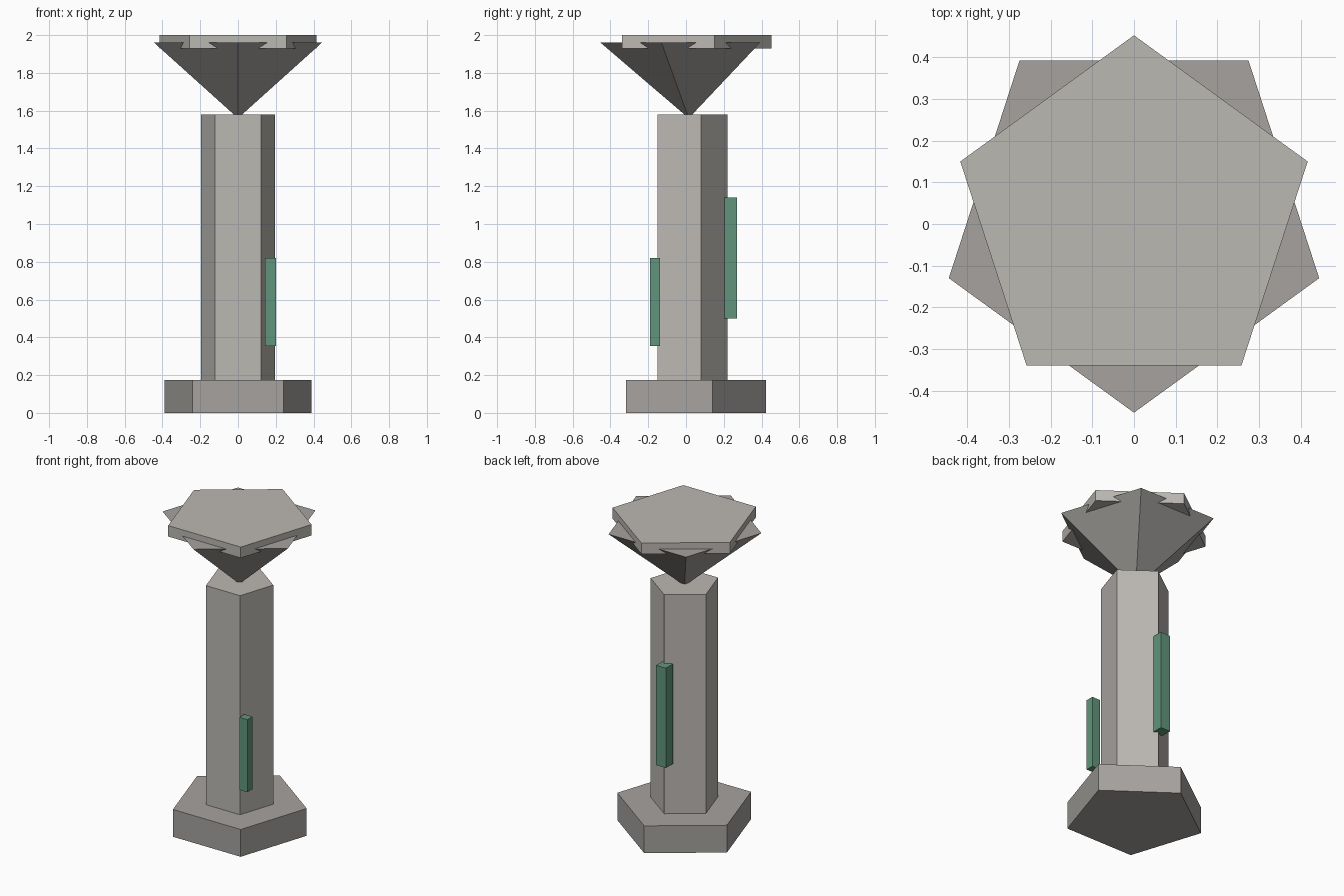
import bpy, bmesh, math

if "Cube" in bpy.data.objects:
    bpy.data.objects.remove(bpy.data.objects["Cube"])

CY = 0.0145  # shared axis of the five-sided parts


def material(name, rgb):
    m = bpy.data.materials.new(name)
    m.diffuse_color = (*rgb, 1.0)
    m.use_nodes = True
    m.node_tree.nodes["Principled BSDF"].inputs["Base Color"].default_value = m.diffuse_color
    return m


def finish(bm, name, mat):
    bmesh.ops.recalc_face_normals(bm, faces=bm.faces)
    me = bpy.data.meshes.new(name)
    bm.to_mesh(me)
    bm.free()
    me.materials.append(mat)
    ob = bpy.data.objects.new(name, me)
    bpy.context.collection.objects.link(ob)
    return ob


def pentagon(bm, r, z, start):
    return [bm.verts.new((r * math.cos(a), CY + r * math.sin(a), z))
            for a in (math.radians(start + 72 * i) for i in range(5))]


def prism(name, r, z0, z1, mat):
    bm = bmesh.new()
    lo, hi = pentagon(bm, r, z0, 90), pentagon(bm, r, z1, 90)
    bm.faces.new(lo)
    bm.faces.new(hi)
    for i in range(5):
        j = (i + 1) % 5
        bm.faces.new((lo[i], lo[j], hi[j], hi[i]))
    return finish(bm, name, mat)


def inverted_pyramid(name, r, z_tip, z_top, mat):
    bm = bmesh.new()
    ring = pentagon(bm, r, z_top, -90)
    tip = bm.verts.new((0, CY, z_tip))
    bm.faces.new(ring)
    for i in range(5):
        bm.faces.new((ring[i], ring[(i + 1) % 5], tip))
    return finish(bm, name, mat)


def box(name, lo, hi, mat):
    bm = bmesh.new()
    bmesh.ops.create_cube(bm, size=1)
    for v in bm.verts:
        v.co = [(a + b) / 2 + c * (b - a) for a, b, c in zip(lo, hi, v.co)]
    return finish(bm, name, mat)


stone = material("light_stone", (0.50, 0.48, 0.45))
dark = material("dark_stone", (0.38, 0.365, 0.345))
green = material("moss_green", (0.12, 0.30, 0.20))

# Column: base, shaft, flared capital and top slab
prism("base", 0.409, 0.0, 0.175, dark)
prism("shaft", 0.206, 0.175, 1.58, stone)
inverted_pyramid("capital", 0.467, 1.56, 1.96, dark)
prism("top_slab", 0.438, 1.93, 2.0, stone)

# Green strips beside the shaft
box("front_strip", (0.142, -0.19, 0.355), (0.2, -0.138, 0.82), green)
box("back_strip", (-0.047, 0.2, 0.5), (0.023, 0.27, 1.14), green)
